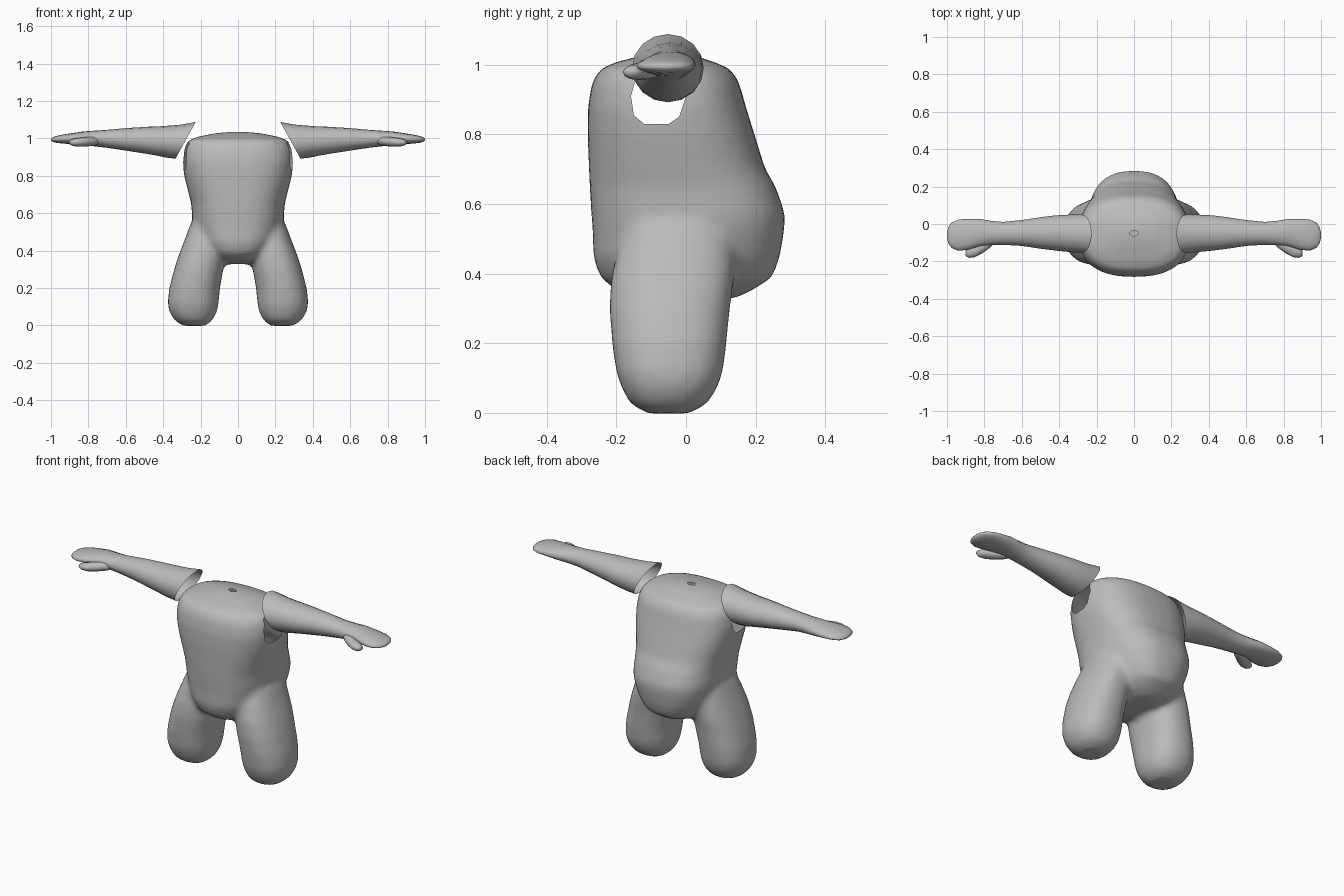
import bpy, bmesh
from math import cos, sin, pi, copysign
from mathutils import Vector

cube = bpy.data.objects.get("Cube")
if cube:
    bpy.data.objects.remove(cube, do_unlink=True)

grey = bpy.data.materials.new("plain grey")
grey.use_nodes = True
colour = (0.5, 0.5, 0.5, 1)
grey.diffuse_color = colour
grey.node_tree.nodes["Principled BSDF"].inputs["Base Color"].default_value = colour


def power_wave(value, power):
    return copysign(abs(value) ** (2 / power), value)


def loft(bm, rings, place, sides=24, power=2.0, open_start=False):
    """Skin rings of (position, u centre, u radius, v low, v high)."""
    loops = []
    for ring in rings:
        pos, uc, ur, low, high = ring
        loop = []
        for i in range(sides):
            a = 2 * pi * i / sides
            u = uc + ur * power_wave(cos(a), power)
            v = (low + high) / 2 + (high - low) / 2 * power_wave(sin(a), power)
            loop.append(bm.verts.new(place(pos, u, v)))
        loops.append(loop)
    for a, b in zip(loops, loops[1:]):
        for i in range(sides):
            j = (i + 1) % sides
            bm.faces.new((a[i], a[j], b[j], b[i]))
    bm.faces.new(loops[-1])
    if not open_start:
        bm.faces.new(loops[0])


def finish(bm, name):
    bmesh.ops.recalc_face_normals(bm, faces=bm.faces[:])
    mesh = bpy.data.meshes.new(name)
    bm.to_mesh(mesh)
    bm.free()
    mesh.materials.append(grey)
    mesh.shade_smooth()
    obj = bpy.data.objects.new(name, mesh)
    bpy.context.collection.objects.link(obj)
    return obj


def punch(bm, outline, u, v, near):
    """Cut a convex opening, drawn on axes u and v, through nearby faces."""
    planes = []
    middle = [sum(p[k] for p in outline) / len(outline) for k in (0, 1)]
    for p, q in zip(outline, outline[1:] + outline[:1]):
        point, normal = Vector(), Vector()
        point[u], point[v] = p
        normal[u], normal[v] = q[1] - p[1], p[0] - q[0]
        centre = Vector()
        centre[u], centre[v] = middle
        if normal.dot(centre - point) > 0:
            normal.negate()
        planes.append((point, normal))
    for point, normal in planes:
        faces = [f for f in bm.faces if near(f.calc_center_median())]
        edges = {e for f in faces for e in f.edges}
        verts = {w for f in faces for w in f.verts}
        bmesh.ops.bisect_plane(bm, geom=faces + list(edges) + list(verts),
                               plane_co=point, plane_no=normal, dist=1e-5)
    inside = []
    for f in bm.faces:
        c = f.calc_center_median()
        if near(c) and all((c - p).dot(n) < 0 for p, n in planes):
            inside.append(f)
    bmesh.ops.delete(bm, geom=inside, context="FACES")


# Torso: height, x centre, half width, front y, back y
torso = [
    (0.328, 0, 0.07, -0.10, 0.14), (0.352, 0, 0.13, -0.20, 0.19),
    (0.39, 0, 0.17, -0.248, 0.25), (0.45, 0, 0.21, -0.267, 0.27),
    (0.52, 0, 0.235, -0.268, 0.282), (0.57, 0, 0.245, -0.272, 0.286),
    (0.65, 0, 0.25, -0.277, 0.258), (0.70, 0, 0.263, -0.279, 0.228),
    (0.80, 0, 0.288, -0.283, 0.197), (0.88, 0, 0.298, -0.282, 0.172),
    (0.95, 0, 0.29, -0.27, 0.153), (0.988, 0, 0.268, -0.247, 0.128),
    (1.008, 0, 0.22, -0.20, 0.08), (1.028, 0, 0.12, -0.12, 0.02),
    (1.036, 0, 0.03, -0.07, -0.03),
]
# Stubby leg, same layout
leg = [
    (-0.002, 0.235, 0.06, -0.11, 0.01), (0.025, 0.238, 0.10, -0.16, 0.06),
    (0.07, 0.24, 0.127, -0.185, 0.09), (0.12, 0.24, 0.137, -0.202, 0.107),
    (0.20, 0.232, 0.136, -0.213, 0.117), (0.30, 0.21, 0.132, -0.221, 0.127),
    (0.38, 0.193, 0.123, -0.217, 0.138), (0.46, 0.175, 0.11, -0.20, 0.14),
    (0.54, 0.165, 0.09, -0.17, 0.13), (0.60, 0.15, 0.05, -0.10, 0.08),
]
bm = bmesh.new()
loft(bm, torso, lambda z, x, y: (x, y, z), sides=32, power=2.5)
for side in (1, -1):
    loft(bm, leg, lambda z, x, y: (side * x, y, z), power=2.3)
body = finish(bm, "body")

# Blend torso and legs into one skin
remesh = body.modifiers.new("blend", "REMESH")
remesh.mode = "VOXEL"
remesh.voxel_size = 0.016
soften = body.modifiers.new("soften", "SMOOTH")
soften.factor = 0.5
soften.iterations = 8
graph = bpy.context.evaluated_depsgraph_get()
skin = bpy.data.meshes.new_from_object(body.evaluated_get(graph))
body.modifiers.clear()
body.data = skin

# Open arm sockets and the small neck hole
bm = bmesh.new()
bm.from_mesh(skin)
socket = [(-0.12, 0.83), (-0.05, 0.83), (-0.02, 0.85), (0.0, 0.91),
          (-0.02, 0.975), (-0.14, 0.975), (-0.158, 0.91), (-0.15, 0.855)]
punch(bm, socket, 1, 2, lambda c: c.x > 0.2 and c.z > 0.75)
punch(bm, socket, 1, 2, lambda c: c.x < -0.2 and c.z > 0.75)
neck = [(0.024 * cos(k * pi / 4), -0.05 + 0.015 * sin(k * pi / 4)) for k in range(8)]
punch(bm, neck, 0, 1, lambda c: c.z > 0.98 and abs(c.x) < 0.1)
bm.to_mesh(skin)
bm.free()
skin.materials.clear()
skin.materials.append(grey)
skin.shade_smooth()

# Arm: distance out, y centre, y radius, bottom z, top z
arm = [
    (0.28, -0.052, 0.103, 0.892, 1.088), (0.34, -0.05, 0.10, 0.897, 1.074),
    (0.42, -0.048, 0.094, 0.91, 1.066), (0.50, -0.048, 0.084, 0.921, 1.062),
    (0.60, -0.048, 0.069, 0.935, 1.055), (0.70, -0.05, 0.061, 0.95, 1.046),
    (0.76, -0.048, 0.064, 0.957, 1.042), (0.83, -0.046, 0.074, 0.965, 1.037),
    (0.89, -0.055, 0.083, 0.969, 1.028), (0.94, -0.06, 0.083, 0.973, 1.02),
    (0.975, -0.06, 0.068, 0.977, 1.012), (0.993, -0.06, 0.043, 0.983, 1.005),
    (1.0, -0.06, 0.015, 0.99, 0.998),
]
thumb = [
    (0.73, -0.075, 0.015, 0.975, 1.0), (0.77, -0.095, 0.032, 0.962, 1.01),
    (0.81, -0.12, 0.036, 0.957, 1.008), (0.85, -0.143, 0.034, 0.956, 1.003),
    (0.88, -0.153, 0.028, 0.959, 0.998), (0.90, -0.157, 0.015, 0.968, 0.99),
]
for side, name in ((1, "left_arm"), (-1, "right_arm")):
    def slanted(x, y, z):
        # The shoulder cuff is cut at a slant that fades along the arm
        fade = max(0, 1 - (x - 0.28) / 0.3)
        return (side * (x - 0.55 * (z - 0.99) * fade), y, z)

    bm = bmesh.new()
    loft(bm, arm, slanted, sides=16, open_start=True)
    loft(bm, thumb, lambda x, y, z: (side * x, y, z), sides=12)
    finish(bm, name)
